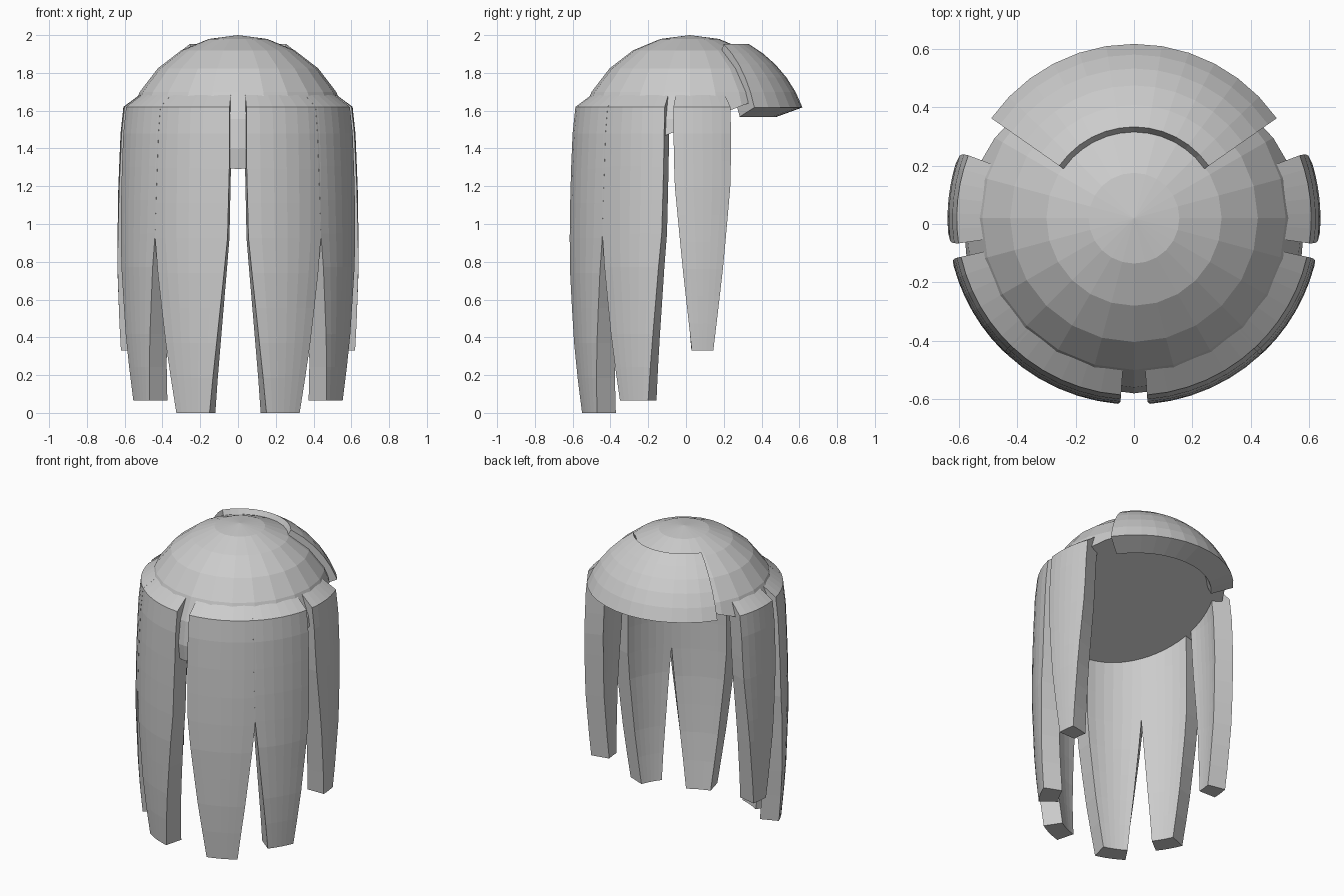
import bpy, bmesh
from math import sin, cos, radians
from mathutils import Vector

if "Cube" in bpy.data.objects:
    bpy.data.objects.remove(bpy.data.objects["Cube"])

CY, CZ, R = 0.02, 1.40, 0.60   # centre and radius of the head cap


def make_object(name, bm):
    bmesh.ops.recalc_face_normals(bm, faces=bm.faces)
    mesh = bpy.data.meshes.new(name)
    bm.to_mesh(mesh)
    bm.free()
    obj = bpy.data.objects.new(name, mesh)
    bpy.context.collection.objects.link(obj)
    return obj


def interp(table, x):
    for (x0, y0), (x1, y1) in zip(table, table[1:]):
        if x <= x1:
            return y0 + (y1 - y0) * (x - x0) / (x1 - x0)
    return table[-1][1]


def shell(name, rows, cols, point):
    """Closed curved slab; point(i, j, side) gives outer (0) and inner (1) positions."""
    bm = bmesh.new()
    v = [[[bm.verts.new(point(i, j, s)) for j in range(cols + 1)]
          for i in range(rows + 1)] for s in (0, 1)]
    for s in (0, 1):
        for i in range(rows):
            for j in range(cols):
                bm.faces.new((v[s][i][j], v[s][i + 1][j], v[s][i + 1][j + 1], v[s][i][j + 1]))
    for i in range(rows):
        for j in (0, cols):
            bm.faces.new((v[0][i][j], v[0][i + 1][j], v[1][i + 1][j], v[1][i][j]))
    for j in range(cols):
        for i in (0, rows):
            bm.faces.new((v[0][i][j], v[0][i][j + 1], v[1][i][j + 1], v[1][i][j]))
    return make_object(name, bm)


# Cap: sphere sliced by a tilted plane and closed
bm = bmesh.new()
bmesh.ops.create_uvsphere(bm, u_segments=24, v_segments=12, radius=R)
bmesh.ops.translate(bm, verts=bm.verts, vec=(0, CY, CZ))
cut = bmesh.ops.bisect_plane(bm, geom=bm.verts[:] + bm.edges[:] + bm.faces[:],
                             plane_co=(0, -0.57, 1.29), plane_no=(0, -0.388, 1),
                             clear_inner=True)
edges = [e for e in cut["geom_cut"] if isinstance(e, bmesh.types.BMEdge)]
bmesh.ops.contextual_create(bm, geom=edges)
make_object("hair_cap", bm)


# Fringe: thick piece of spherical shell on the +y side
def fringe_point(i, j, side):
    polar = radians(29.5 + 40.5 * i / 5)
    turn = radians(35 + 110 * j / 12)
    r = (0.635, 0.49)[side]
    return Vector((r * sin(polar) * cos(turn), CY + r * sin(polar) * sin(turn),
                   CZ + r * cos(polar)))


shell("fringe", 5, 12, fringe_point)

# Hanging locks: outer radius by height, width share by height above the tip
RADIUS = [(0, 0.59), (0.2, 0.61), (0.4, 0.625), (0.8, 0.64), (1.2, 0.634),
          (1.48, 0.622), (1.62, 0.607), (1.70, 0.50)]
TAPER = [(0, 0.0), (0.4, 0.44), (0.9, 0.92), (1.3, 1.0), (2, 1.0)]


def lock(name, mid, half_top, half_tip, tip_z, sign):
    heights = [tip_z + (1.48 - tip_z) * k / 8 for k in range(9)] + [1.62, 1.70]

    def point(i, j, side):
        z = heights[i]
        half = half_tip + (half_top - half_tip) * interp(TAPER, z - tip_z)
        a = radians(mid + half * (2 * j / 6 - 1))
        r = interp(RADIUS, z) - 0.12 * side
        return Vector((sign * r * sin(a), CY - r * cos(a), z))

    shell(name, len(heights) - 1, 6, point)


for sign, side in ((1, "right"), (-1, "left")):
    lock(f"front_lock_{side}", 24.2, 20.0, 9.4, 0.0, sign)
    lock(f"corner_lock_{side}", 60.0, 17.4, 8.3, 0.065, sign)
    lock(f"side_lock_{side}", 96.3, 14.5, 5.3, 0.33, sign)
